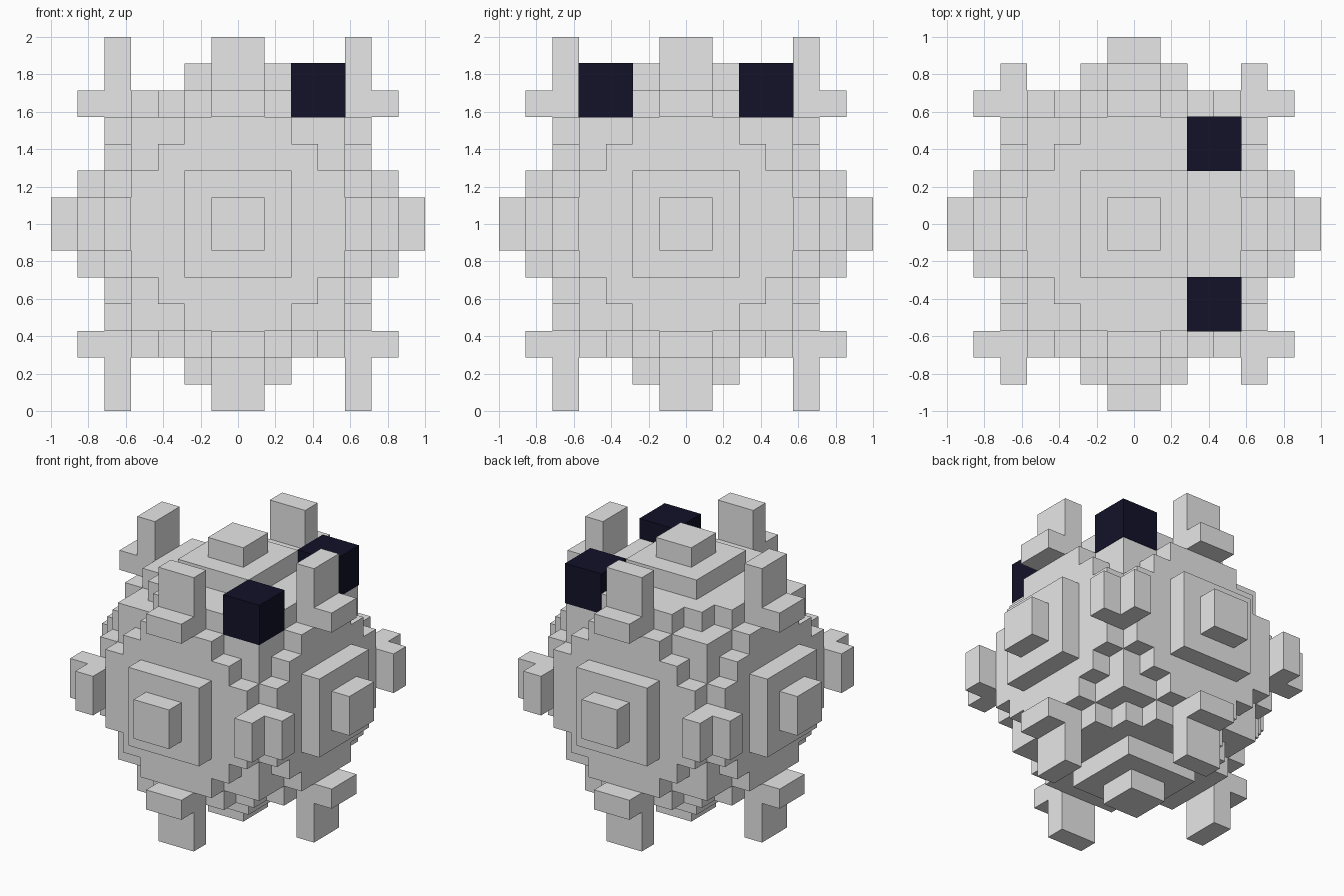
import bpy, bmesh
from itertools import product
from mathutils import Vector

cube = bpy.data.objects.get("Cube")
if cube:
    bpy.data.objects.remove(cube, do_unlink=True)

U = 1 / 7                      # size of one block
CENTRE = Vector((0, 0, 1))


def material(name, rgb):
    m = bpy.data.materials.new(name)
    m.use_nodes = True
    m.diffuse_color = (*rgb, 1)
    m.node_tree.nodes["Principled BSDF"].inputs["Base Color"].default_value = (*rgb, 1)
    return m


GREY = material("light grey", (0.8, 0.8, 0.8))
NAVY = material("dark navy", (0.006, 0.006, 0.022))


def block_part(name, boxes, mat):
    """Fill boxes ((x0,x1),(y0,y1),(z0,z1)) with blocks and keep only the outer faces."""
    cells = set()
    for box in boxes:
        cells.update(product(*(range(min(r), max(r)) for r in box)))
    bm = bmesh.new()
    for cell in cells:
        for axis, side in product(range(3), (0, 1)):
            near = list(cell)
            near[axis] += 2 * side - 1
            if tuple(near) in cells:
                continue
            b, c = (axis + 1) % 3, (axis + 2) % 3
            verts = []
            for db, dc in ((0, 0), (1, 0), (1, 1), (0, 1)):
                p = Vector(cell)
                p[axis] += side
                p[b] += db
                p[c] += dc
                verts.append(bm.verts.new(p * U + CENTRE))
            bm.faces.new(verts if side else verts[::-1])
    bmesh.ops.remove_doubles(bm, verts=bm.verts, dist=1e-4)
    bmesh.ops.dissolve_limit(bm, angle_limit=0.01, verts=bm.verts, edges=bm.edges)
    mesh = bpy.data.meshes.new(name)
    bm.to_mesh(mesh)
    bm.free()
    mesh.materials.append(mat)
    ob = bpy.data.objects.new(name, mesh)
    bpy.context.collection.objects.link(ob)
    return ob


def oriented(ranges):
    """Ranges keyed by axis number -> box in x, y, z order."""
    return tuple(ranges[i] for i in range(3))


# Rounded body: a cube core with a stepped plate on each of its six sides
body = [((-4, 4),) * 3]
for a in range(3):
    b, c = (a + 1) % 3, (a + 2) % 3
    for w, h in ((4, 2), (3, 3), (2, 4)):
        body.append(oriented({a: (-5, 5), b: (-w, w), c: (-h, h)}))
block_part("body", body, GREY)

# Two-tier stud in the middle of every side
SIDES = (("left", "right"), ("back", "front"), ("top", "bottom"))
for a, s in product(range(3), (1, -1)):
    b, c = (a + 1) % 3, (a + 2) % 3
    tiers = [oriented({a: (s * lo, s * (lo + 1)), b: (-w, w), c: (-w, w)})
             for lo, w in ((5, 2), (6, 1))]
    block_part(SIDES[a][s < 0] + "_stud", tiers, GREY)

# L-shaped spike over every edge of the body; upright arms are one block longer
for a, b in ((0, 1), (0, 2), (1, 2)):
    c = 3 - a - b
    for s, t in product((1, -1), repeat=2):
        tip = 7 if b == 2 else 6
        arms = [oriented({a: (4 * s, 6 * s), b: (4 * t, 5 * t), c: (-1, 1)}),
                oriented({a: (4 * s, 5 * s), b: (4 * t, tip * t), c: (-1, 1)})]
        block_part(f"{SIDES[b][t < 0]}_{SIDES[a][s < 0]}_spike", arms, GREY)

# Two dark eyes on the upper corners of one side, very slightly oversized
for s, side in ((1, "back"), (-1, "front")):
    eye = block_part(side + "_eye", [((2, 4), (2 * s, 4 * s), (4, 6))], NAVY)
    mid = Vector((3, 3 * s, 5)) * U + CENTRE
    for v in eye.data.vertices:
        v.co = mid + (v.co - mid) * 1.02
